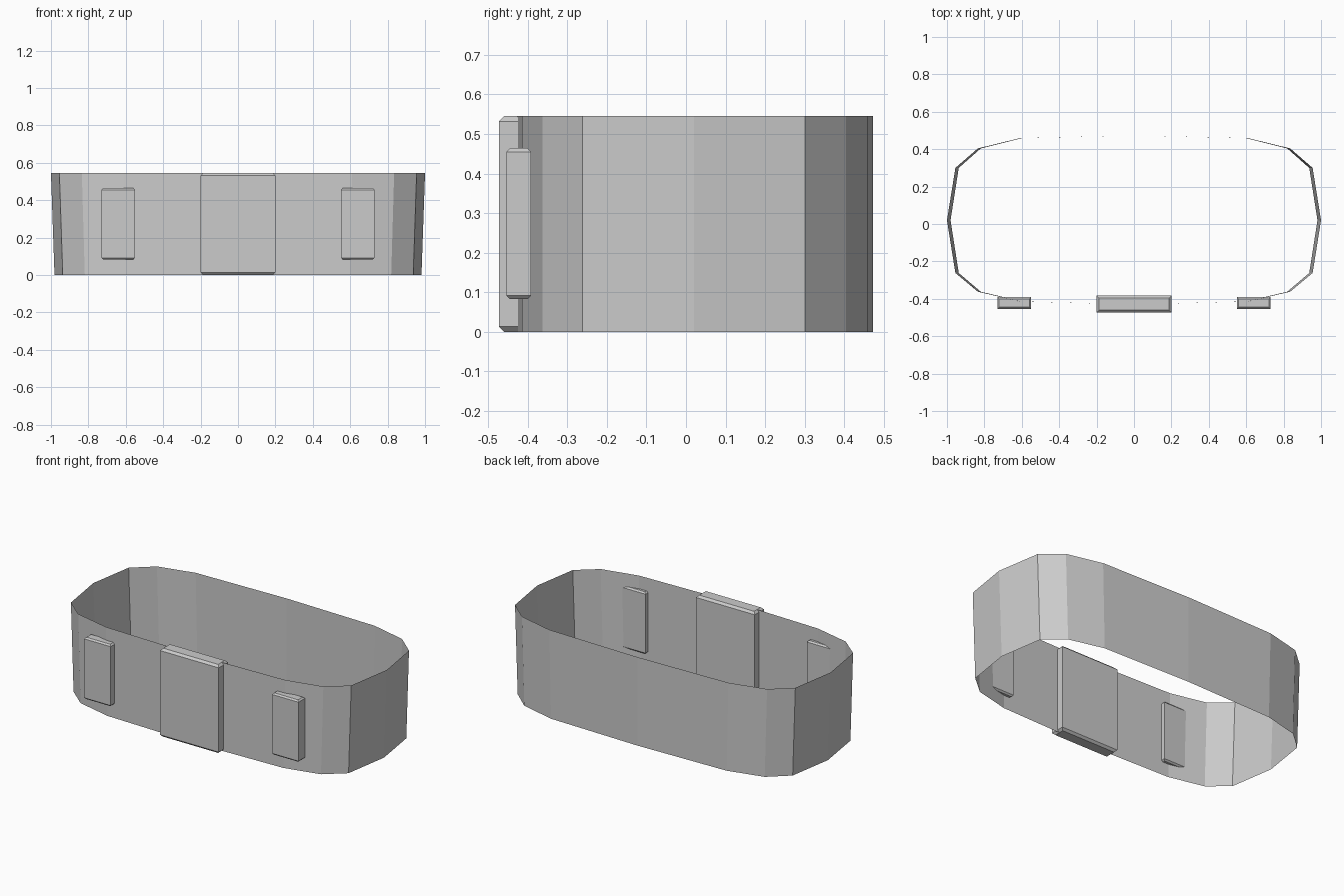
import bpy, bmesh

if "Cube" in bpy.data.objects:
    bpy.data.objects.remove(bpy.data.objects["Cube"])


def add_object(name, bm):
    bmesh.ops.recalc_face_normals(bm, faces=bm.faces)
    mesh = bpy.data.meshes.new(name)
    bm.to_mesh(mesh)
    bm.free()
    obj = bpy.data.objects.new(name, mesh)
    bpy.context.collection.objects.link(obj)
    return obj


def capped_block(name, x, y, z, inset, rise):
    """Box whose top and bottom ends taper inward; x, y, z are (min, max)."""
    bm = bmesh.new()
    levels = [(z[0], inset), (z[0] + rise, 0), (z[1] - rise, 0), (z[1], inset)]
    rings = []
    for h, i in levels:
        x0, x1, y0, y1 = x[0] + i, x[1] - i, y[0] + i, y[1] - i
        rings.append([bm.verts.new((px, py, h)) for px, py in
                      ((x0, y0), (x1, y0), (x1, y1), (x0, y1))])
    for a, b in zip(rings, rings[1:]):
        for k in range(4):
            n = (k + 1) % 4
            bm.faces.new((a[k], a[n], b[n], b[k]))
    bm.faces.new(rings[0][::-1])
    bm.faces.new(rings[-1])
    return add_object(name, bm)


# Belt band: thin open strip, slightly narrower at the bottom
HEIGHT = 0.545
half = [(0, -0.43), (0.61, -0.414), (0.835, -0.362), (0.955, -0.262), (1.0, 0.02),
        (0.955, 0.30), (0.835, 0.404), (0.61, 0.459), (0, 0.473)]
outline = half + [(-x, y) for x, y in half[-2:0:-1]]
bm = bmesh.new()
low = [bm.verts.new((x * 0.981, y, 0)) for x, y in outline]
high = [bm.verts.new((x, y, HEIGHT)) for x, y in outline]
for i in range(len(outline)):
    n = (i + 1) % len(outline)
    bm.faces.new((low[i], low[n], high[n], high[i]))
add_object("belt_band", bm)

# Central buckle plate
capped_block("buckle", (-0.2, 0.2), (-0.473, -0.383), (0, HEIGHT), 0.013, 0.013)

# Side pouches
for side, x in (("left", (-0.73, -0.55)), ("right", (0.55, 0.73))):
    capped_block(side + "_pouch", x, (-0.454, -0.391), (0.083, 0.464), 0.009, 0.009)
